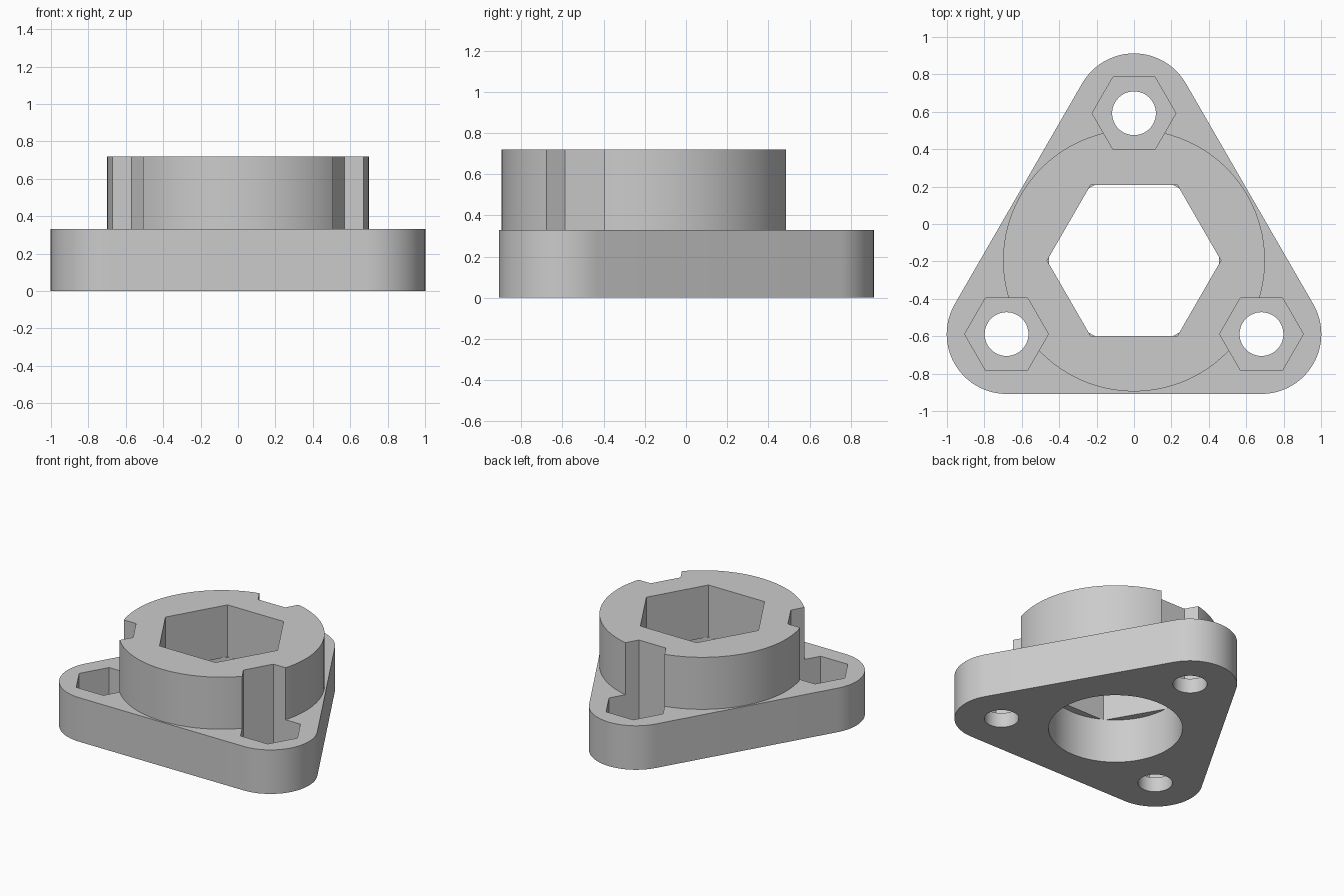
import bpy, bmesh
from math import radians, cos, sin, tau
from mathutils import Vector

cube = bpy.data.objects.get("Cube")
if cube:
    bpy.data.objects.remove(cube)

CENTRE = Vector((0, -0.195))
PLATE_TOP, TOP = 0.33, 0.72
POCKET_FLOOR = 0.11
CORNER_R = 0.32
bolts = [CENTRE + 0.787 * Vector((cos(radians(a)), sin(radians(a)))) for a in (90, 210, 330)]

grey = bpy.data.materials.new("grey_plastic")
grey.use_nodes = True
colour = (0.6, 0.6, 0.6, 1)
grey.diffuse_color = colour
grey.node_tree.nodes["Principled BSDF"].inputs["Base Color"].default_value = colour


def ring(centre, radius, sides):
    return [centre + radius * Vector((cos(tau * i / sides), sin(tau * i / sides)))
            for i in range(sides)]


def prism(name, outline, z0, z1):
    """Extrude a flat outline between two heights."""
    bm = bmesh.new()
    face = bm.faces.new([bm.verts.new((p.x, p.y, z0)) for p in outline])
    top = bmesh.ops.extrude_face_region(bm, geom=[face])["geom"]
    bmesh.ops.translate(bm, vec=(0, 0, z1 - z0),
                        verts=[v for v in top if isinstance(v, bmesh.types.BMVert)])
    bmesh.ops.recalc_face_normals(bm, faces=bm.faces)
    mesh = bpy.data.meshes.new(name)
    bm.to_mesh(mesh)
    bm.free()
    mesh.materials.append(grey)
    obj = bpy.data.objects.new(name, mesh)
    bpy.context.collection.objects.link(obj)
    return obj


def cut(obj, cutters):
    """Subtract the cutters for good, then shade with sharp edges kept."""
    bpy.ops.object.select_all(action="DESELECT")
    bpy.context.view_layer.objects.active = obj
    obj.select_set(True)
    for cutter in cutters:
        mod = obj.modifiers.new("cut", "BOOLEAN")
        mod.operation, mod.solver, mod.object = "DIFFERENCE", "EXACT", cutter
        bpy.ops.object.modifier_apply(modifier=mod.name)
    bpy.ops.object.shade_smooth_by_angle(angle=radians(30))


# Rounded triangular base: one arc around each bolt
outline = []
for start, bolt in zip((30, 150, 270), bolts):
    for i in range(25):
        a = radians(start + 120 * i / 24)
        outline.append(bolt + CORNER_R * Vector((cos(a), sin(a))))
base_plate = prism("base_plate", outline, 0, PLATE_TOP)

# Round collar standing on the base
collar = prism("collar", ring(CENTRE, 0.70, 128), PLATE_TOP, TOP)

# Cutters: nut pockets, bolt holes, round bore below and hex socket above
pockets = [prism("nut_pocket_cutter", ring(b, 0.224, 6), POCKET_FLOOR, TOP + 0.1) for b in bolts]
holes = [prism("bolt_hole_cutter", ring(b, 0.117, 48), -0.1, TOP) for b in bolts]
bore = prism("bore_cutter", ring(CENTRE, 0.455, 96), -0.1, TOP)
socket = prism("hex_socket_cutter", ring(CENTRE, 0.465, 6), 0.2, TOP + 0.1)

cut(base_plate, pockets + holes + [bore])
cut(collar, pockets + [socket])

for cutter in pockets + holes + [bore, socket]:
    bpy.data.objects.remove(cutter)
